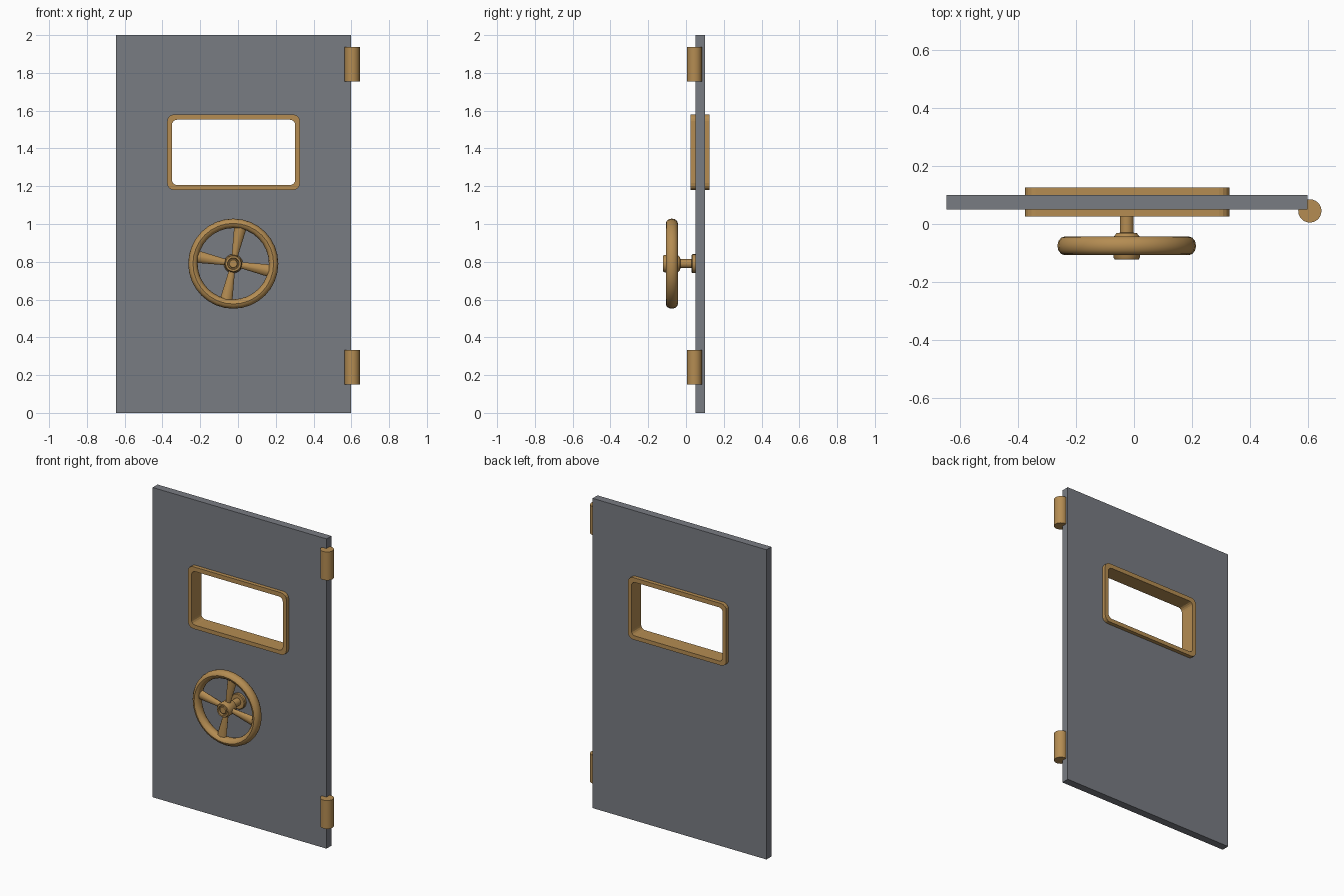
import bpy, bmesh, math
from mathutils import Matrix, Vector

if "Cube" in bpy.data.objects:
    bpy.data.objects.remove(bpy.data.objects["Cube"])


def material(name, col):
    m = bpy.data.materials.new(name)
    m.diffuse_color = (*col, 1)
    m.use_nodes = True
    m.node_tree.nodes["Principled BSDF"].inputs["Base Color"].default_value = m.diffuse_color
    return m


GREY = material("grey steel", (0.19, 0.2, 0.225))
BRASS = material("brass", (0.46, 0.265, 0.085))
TAU = 2 * math.pi


def finish(name, bm, mat, smooth=None):
    bmesh.ops.remove_doubles(bm, verts=bm.verts, dist=1e-5)
    bmesh.ops.recalc_face_normals(bm, faces=bm.faces)
    me = bpy.data.meshes.new(name)
    bm.to_mesh(me)
    bm.free()
    me.materials.append(mat)
    ob = bpy.data.objects.new(name, me)
    bpy.context.collection.objects.link(ob)
    if smooth:
        bpy.ops.object.select_all(action='DESELECT')
        ob.select_set(True)
        bpy.context.view_layer.objects.active = ob
        bpy.ops.object.shade_smooth_by_angle(angle=math.radians(smooth))
    return ob


def rect(x0, x1, z0, z1, r=0.0, n=4):
    """Rectangle outline in xz, optionally with rounded corners."""
    if r == 0:
        return [(x1, z1), (x0, z1), (x0, z0), (x1, z0)]
    pts = []
    corners = rect(x0 + r, x1 - r, z0 + r, z1 - r, 0)
    for k, (cx, cz) in enumerate(corners):
        for i in range(n + 1):
            a = math.pi / 2 * (k + i / n)
            pts.append((cx + r * math.cos(a), cz + r * math.sin(a)))
    return pts


def skin(bm, rings, close_rings):
    """Quads between successive closed loops of points."""
    vs = [[bm.verts.new(p) for p in ring] for ring in rings]
    n = len(vs[0])
    for k in range(len(vs) if close_rings else len(vs) - 1):
        a, b = vs[k], vs[(k + 1) % len(vs)]
        for i in range(n):
            j = (i + 1) % n
            bm.faces.new((a[i], a[j], b[j], b[i]))
    return vs


def holed_plate(name, outer, inner, y0, y1, mat):
    bm = bmesh.new()
    loops = [(outer, y0), (outer, y1), (inner, y1), (inner, y0)]
    skin(bm, [[(x, y, z) for x, z in lp] for lp, y in loops], True)
    return finish(name, bm, mat)


def lathe(name, profile, cx, cz, n, mat):
    """Revolve (radius, y) points about a y-axis line."""
    bm = bmesh.new()
    rings = [[(cx + r * math.cos(TAU * i / n), y, cz + r * math.sin(TAU * i / n))
              for i in range(n)] for r, y in profile]
    vs = skin(bm, rings, profile[0] == profile[-1])
    if profile[0] != profile[-1]:
        bm.faces.new(vs[0])
        bm.faces.new(vs[-1])
    return finish(name, bm, mat, 35)


# door leaf with window opening
holed_plate("door_panel", rect(-0.645, 0.597, 0, 2),
            rect(-0.362, 0.315, 1.193, 1.566), 0.05, 0.10, GREY)

# window surround, standing proud on both sides
holed_plate("window_frame", rect(-0.375, 0.328, 1.18, 1.58, 0.036),
            rect(-0.35, 0.303, 1.206, 1.552, 0.028), 0.025, 0.125, BRASS)

# handwheel rim
CX, CZ, CY = -0.025, 0.79, -0.075
rim = []
for i in range(13):
    a = TAU * (i % 12) / 12
    rim.append((0.2135 + 0.025 * math.cos(a), CY + 0.032 * math.sin(a)))
lathe("wheel_rim", rim, CX, CZ, 32, BRASS)

# shaft, wall flange and hub with recessed face
lathe("wheel_hub", [
    (0.05, 0.055), (0.05, 0.035), (0.046, 0.03), (0.024, 0.03), (0.024, -0.03),
    (0.034, -0.031), (0.044, -0.042), (0.046, -0.05), (0.046, -0.114),
    (0.041, -0.122), (0.031, -0.122), (0.028, -0.113), (0.023, -0.113),
    (0.02, -0.12)], CX, CZ, 20, BRASS)

# four spokes, flaring towards the rim
for k in range(4):
    bm = bmesh.new()
    rings = []
    for r, w, t in ((0.03, 0.015, 0.014), (0.205, 0.034, 0.019)):
        rings.append([(r, t * math.sin(TAU * i / 8), w * math.cos(TAU * i / 8))
                      for i in range(8)])
    vs = skin(bm, rings, False)
    bm.faces.new(vs[0])
    bm.faces.new(vs[1])
    turn = Matrix.Rotation(-math.radians(79 + 90 * k), 4, 'Y')
    bm.transform(Matrix.Translation(Vector((CX, CY, CZ))) @ turn)
    finish("wheel_spoke_%d" % (k + 1), bm, BRASS, 50)

# hinge barrels
for name, z0, z1 in (("lower_hinge", 0.15, 0.333), ("upper_hinge", 1.755, 1.938)):
    bm = bmesh.new()
    bmesh.ops.create_cone(bm, cap_ends=True, segments=24, radius1=0.04, radius2=0.04,
                          depth=z1 - z0,
                          matrix=Matrix.Translation((0.605, 0.045, (z0 + z1) / 2)))
    finish(name, bm, BRASS, 35)
